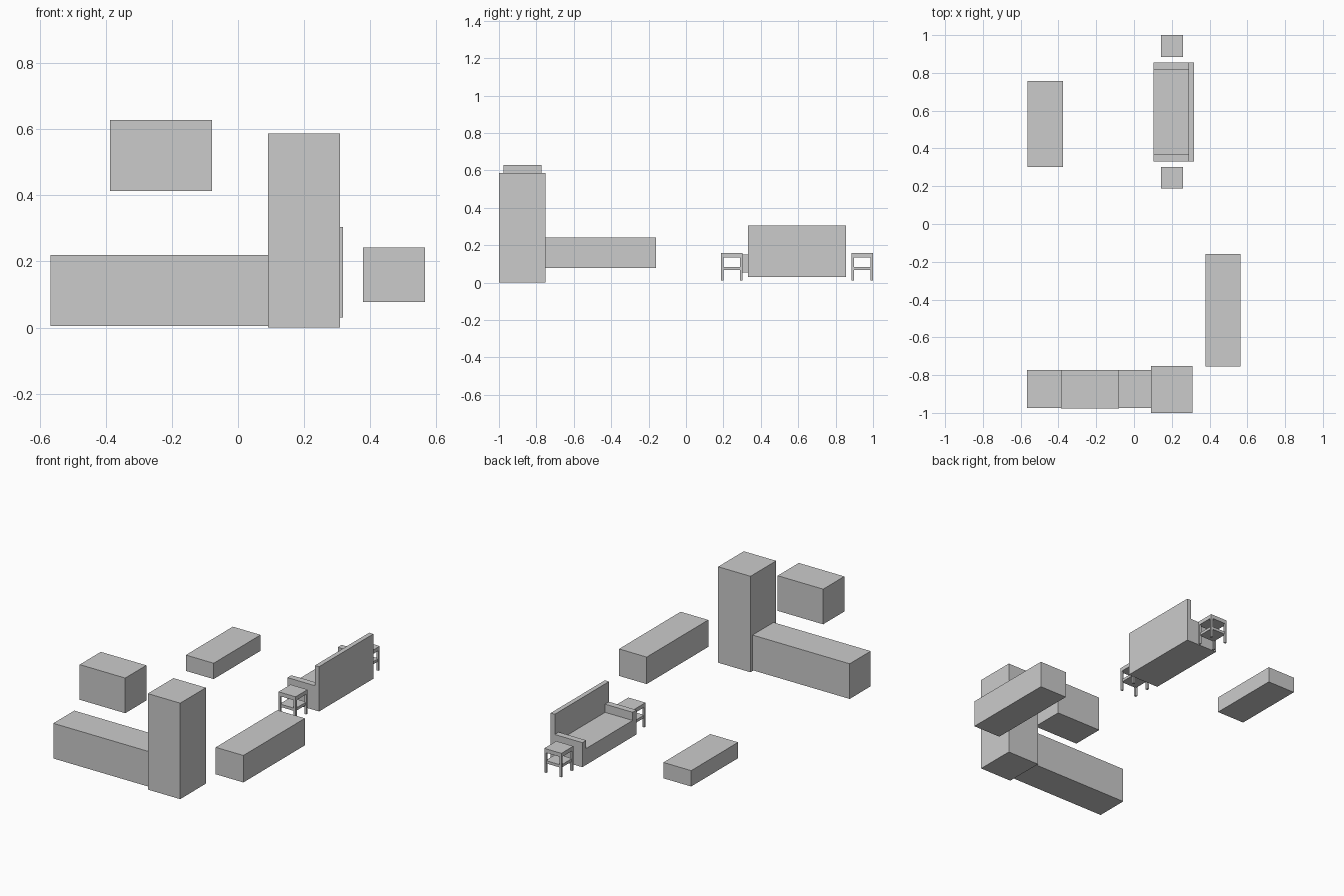
import bpy
import bmesh

if "Cube" in bpy.data.objects:
    bpy.data.objects.remove(bpy.data.objects["Cube"])


def boxes(name, parts):
    """One object made of boxes, each given as (x range, y range, z range)."""
    bm = bmesh.new()
    for (x0, x1), (y0, y1), (z0, z1) in parts:
        for v in bmesh.ops.create_cube(bm, size=1)["verts"]:
            v.co = (x0 + (v.co.x + 0.5) * (x1 - x0),
                    y0 + (v.co.y + 0.5) * (y1 - y0),
                    z0 + (v.co.z + 0.5) * (z1 - z0))
    mesh = bpy.data.meshes.new(name)
    bm.to_mesh(mesh)
    bm.free()
    obj = bpy.data.objects.new(name, mesh)
    bpy.context.collection.objects.link(obj)
    return obj


# Kitchen wall
boxes("kitchen_counter", [((-0.567, 0.09), (-0.975, -0.772), (0.005, 0.22))])
boxes("refrigerator", [((0.09, 0.309), (-1.0, -0.752), (0.0, 0.587))])
boxes("wall_cabinet", [((-0.387, -0.079), (-0.977, -0.773), (0.413, 0.628))])

# Free-standing blocks
boxes("dining_block", [((0.378, 0.565), (-0.755, -0.16), (0.077, 0.242))])
boxes("media_stand", [((-0.565, -0.377), (0.303, 0.757), (0.053, 0.15))])

# Sofa facing -x: seat, back and two arms
sx0, sx1, sy0, sy1, sz = 0.103, 0.317, 0.331, 0.855, 0.03
back_x, arm = 0.289, 0.038
boxes("sofa_seat", [((sx0, back_x), (sy0 + arm, sy1 - arm), (sz, 0.13))])
boxes("sofa_back", [((back_x, sx1), (sy0, sy1), (sz, 0.304))])
for side, y in (("near", sy0), ("far", sy1 - arm)):
    boxes(f"sofa_arm_{side}", [((sx0, back_x), (y, y + arm), (sz, 0.18))])

# Side tables at both ends of the sofa: top, shelf and four legs
x0, width, leg = 0.143, 0.116, 0.013
for side, y0 in (("near", 0.187), ("far", 0.884)):
    x1, y1 = x0 + width, y0 + width
    boxes(f"side_table_top_{side}", [((x0, x1), (y0, y1), (0.135, 0.159))])
    boxes(f"side_table_shelf_{side}",
          [((x0 + 0.005, x1 - 0.005), (y0 + 0.005, y1 - 0.005), (0.067, 0.084))])
    boxes(f"side_table_legs_{side}",
          [((x, x + leg), (y, y + leg), (0.012, 0.135))
           for x in (x0, x1 - leg) for y in (y0, y1 - leg)])
